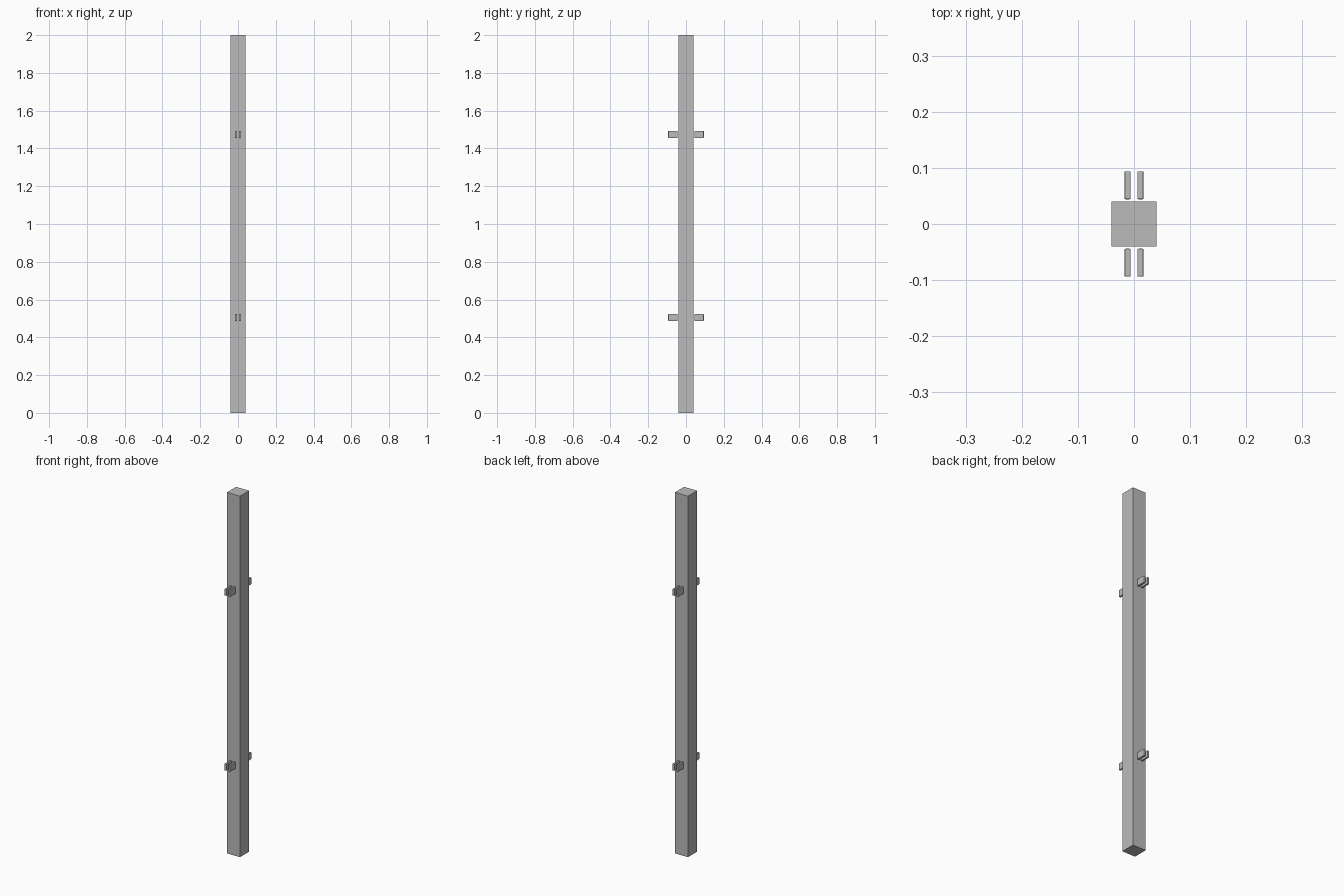
import bpy

if "Cube" in bpy.data.objects:
    bpy.data.objects.remove(bpy.data.objects["Cube"])

grey = bpy.data.materials.new("plain grey")
grey.diffuse_color = (0.5, 0.5, 0.5, 1)
grey.use_nodes = True
grey.node_tree.nodes["Principled BSDF"].inputs["Base Color"].default_value = grey.diffuse_color


def box(name, centre, size, bevel=0):
    """Add a box of a given size, optionally with softened edges."""
    bpy.ops.mesh.primitive_cube_add(size=1, location=centre)
    ob = bpy.context.object
    ob.name = name
    ob.scale = size
    bpy.ops.object.transform_apply(location=False, rotation=False, scale=True)
    ob.data.materials.append(grey)
    if bevel:
        mod = ob.modifiers.new("soft_edges", 'BEVEL')
        mod.width = bevel
        mod.segments = 2
    return ob


# Square post
box("post", (0, 0, 1), (0.08, 0.08, 2))

# Paired bracket plates, at two heights on the front and back
for level, z in (("lower", 0.505), ("upper", 1.474)):
    for face, sy in (("front", -1), ("back", 1)):
        for side, sx in (("left", -1), ("right", 1)):
            box(f"{level}_{face}_{side}_bracket_plate",
                (sx * 0.0115, sy * 0.069, z), (0.011, 0.05, 0.038), 0.002)
